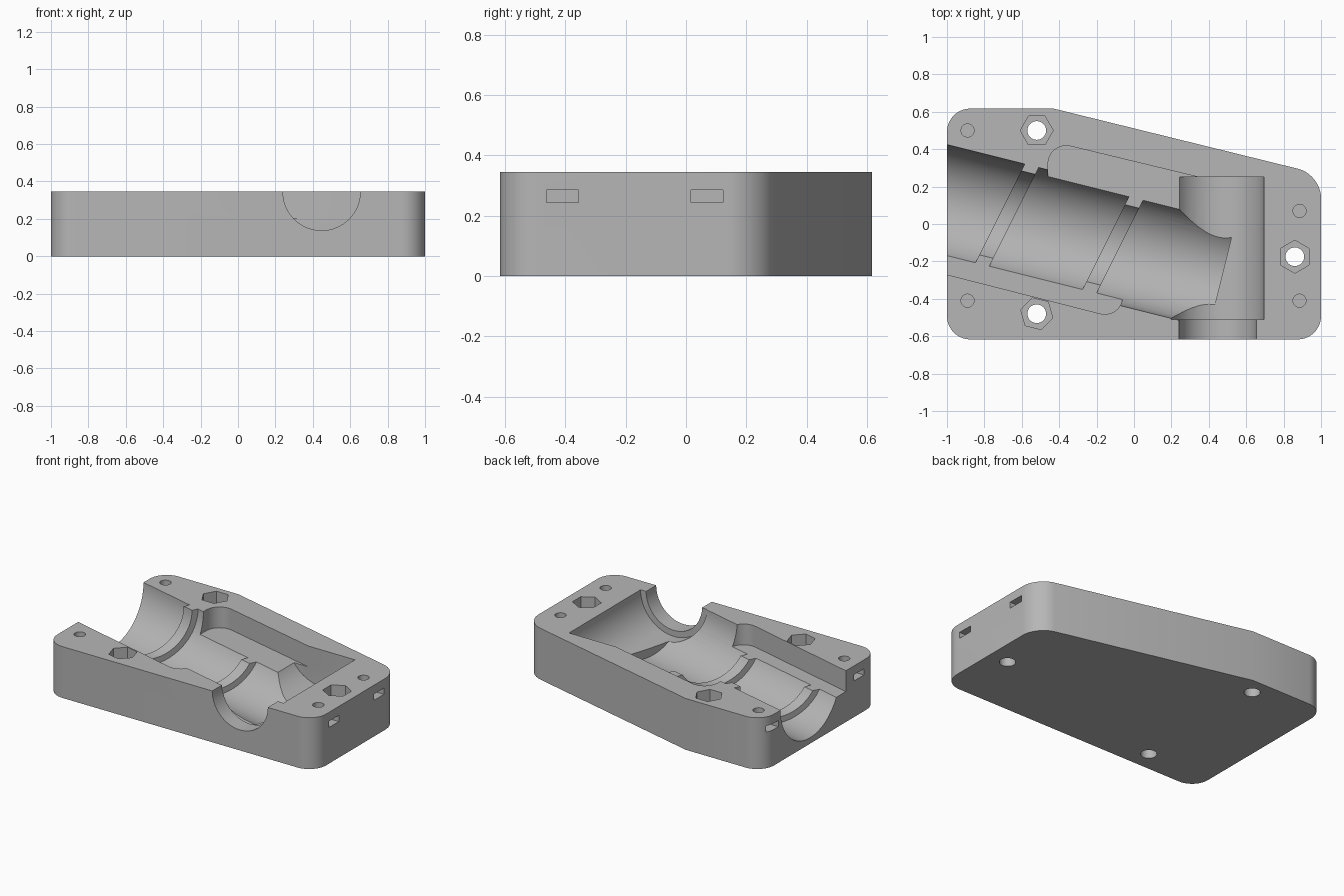
import bpy, bmesh, math
from mathutils import Vector, Matrix

cube = bpy.data.objects.get("Cube")
if cube:
    bpy.data.objects.remove(cube, do_unlink=True)

TOP = 0.345
FLOOR = 0.205          # level of the side pockets
AXIS_START = Vector((-1.0, 0.11, TOP))
AXIS_DIR = Vector((1, -0.25, 0)).normalized()
AXIS_END = AXIS_START + AXIS_DIR * 1.52

grey = bpy.data.materials.new("plain grey")
grey.use_nodes = True
grey.diffuse_color = (0.47, 0.47, 0.47, 1)
grey.node_tree.nodes["Principled BSDF"].inputs["Base Color"].default_value = (0.47, 0.47, 0.47, 1)


def finish(name, bm):
    bmesh.ops.recalc_face_normals(bm, faces=bm.faces)
    mesh = bpy.data.meshes.new(name)
    bm.to_mesh(mesh)
    bm.free()
    mesh.materials.append(grey)
    obj = bpy.data.objects.new(name, mesh)
    bpy.context.collection.objects.link(obj)
    return obj


def prism(name, outline, z0, z1, rounded=(), radius=0.0):
    """Extruded outline, with the listed corners rounded."""
    bm = bmesh.new()
    verts = [bm.verts.new((x, y, z0)) for x, y in outline]
    face = bm.faces.new(verts)
    made = bmesh.ops.extrude_face_region(bm, geom=[face])["geom"]
    bmesh.ops.translate(bm, vec=(0, 0, z1 - z0), verts=[v for v in made if isinstance(v, bmesh.types.BMVert)])
    corners = [outline[i] for i in rounded]
    edges = [e for e in bm.edges
             if (e.verts[0].co - e.verts[1].co).xy.length < 1e-5
             and any((e.verts[0].co.xy - Vector(c)).length < 1e-4 for c in corners)]
    if edges:
        bmesh.ops.bevel(bm, geom=edges, offset=radius, segments=12, profile=0.5, affect="EDGES")
    return finish(name, bm)


def rod(name, start, end, radius, sides=64, turn=0.0, planes=()):
    """Cylinder between two points, optionally trimmed by (point, outward normal) planes."""
    start, end = Vector(start), Vector(end)
    span = end - start
    matrix = (Matrix.Translation((start + end) / 2)
              @ span.to_track_quat("Z", "Y").to_matrix().to_4x4()
              @ Matrix.Rotation(turn, 4, "Z"))
    bm = bmesh.new()
    bmesh.ops.create_cone(bm, cap_ends=True, segments=sides, radius1=radius, radius2=radius,
                          depth=span.length, matrix=matrix)
    for point, normal in planes:
        cut = bmesh.ops.bisect_plane(bm, geom=bm.verts[:] + bm.edges[:] + bm.faces[:],
                                     plane_co=point, plane_no=normal, clear_outer=True)
        rim = [e for e in cut["geom_cut"] if isinstance(e, bmesh.types.BMEdge)]
        bmesh.ops.edgeloop_fill(bm, edges=rim)
    return finish(name, bm)


# Main block
block = prism("housing_half", [(-1, -0.617), (1, -0.617), (1, 0.265), (-0.43, 0.617), (-1, 0.617)],
              0, TOP, rounded=(0, 1, 2, 4), radius=0.125)
cutters = []

# Slanted bore: narrow core through the ridges, then wide sections between them
before = AXIS_START - AXIS_DIR * 0.3
cutters.append(rod("bore_core", before, AXIS_END - AXIS_DIR * 0.2, 0.265))
ridge_normal = Vector((2, -1, 0)).normalized()
ridge_starts = (-0.825, -0.18)
ridge_width = 0.085
sections = [(None, ridge_starts[0]),
            (ridge_starts[0] + ridge_width, ridge_starts[1]),
            (ridge_starts[1] + ridge_width, None)]
for low, high in sections:
    planes = []
    if low is not None:
        planes.append((Vector((low, 0, 0)), -ridge_normal))
    if high is not None:
        planes.append((Vector((high, 0, 0)), ridge_normal))
    # plane x positions are measured where the ridge crosses y = 0
    planes = [(p + Vector((0.09 - 0.01, 0, 0)), n) for p, n in planes]
    cutters.append(rod("bore_section", before, AXIS_END, 0.305, planes=planes))

# Cross bore with its narrower mouth at the front
cutters.append(rod("cross_bore", (0.447, -0.51, TOP), (0.447, 0.25, TOP), 0.248))
cutters.append(rod("cross_mouth", (0.447, -0.8, TOP), (0.447, -0.4, TOP), 0.207))

# Side pockets
cutters.append(prism("back_pocket", [(-0.46, 0.1), (0.3, 0), (0.4, 0.2375), (-0.46, 0.445)],
                     FLOOR, 0.6, rounded=(3,), radius=0.13))
cutters.append(prism("front_pocket", [(-1.1, -0.245), (-0.06, -0.51), (-0.06, -0.3), (-1.1, 0)],
                     FLOOR, 0.6, rounded=(1,), radius=0.13))

# Bolt holes with hexagonal nut recesses
for x, y, turn in ((-0.52, 0.5, 0), (-0.52, -0.48, -14), (0.86, -0.175, 30)):
    angle = math.radians(turn + 30)
    cutters.append(rod("bolt_hole", (x, y, -0.1), (x, y, 0.6), 0.05, 32))
    cutters.append(rod("nut_recess", (x, y, TOP - 0.1), (x, y, 0.6), 0.088, 6, angle + math.radians(-30) + math.pi / 2))

# Small corner holes, each reached by a slot in the end wall
for x, y in ((-0.89, 0.5), (-0.89, -0.41), (0.885, -0.41), (0.885, 0.07)):
    cutters.append(rod("corner_hole", (x, y, 0.2), (x, y, 0.6), 0.035, 32))
    side = math.copysign(1, x)
    x0, x1 = sorted((side * 0.83, side * 1.1))
    cutters.append(prism("end_slot", [(x0, y - 0.053), (x1, y - 0.053), (x1, y + 0.053), (x0, y + 0.053)],
                         0.243, 0.285))

# Carve everything out of the block
bpy.context.view_layer.objects.active = block
for cutter in cutters:
    cutter.hide_render = True
    mod = block.modifiers.new("carve", "BOOLEAN")
    mod.operation = "DIFFERENCE"
    mod.solver = "EXACT"
    mod.object = cutter
    bpy.ops.object.modifier_apply(modifier=mod.name)
    bpy.data.objects.remove(cutter, do_unlink=True)

bpy.ops.object.select_all(action="DESELECT")
block.select_set(True)
bpy.ops.object.shade_smooth_by_angle(angle=math.radians(30))
